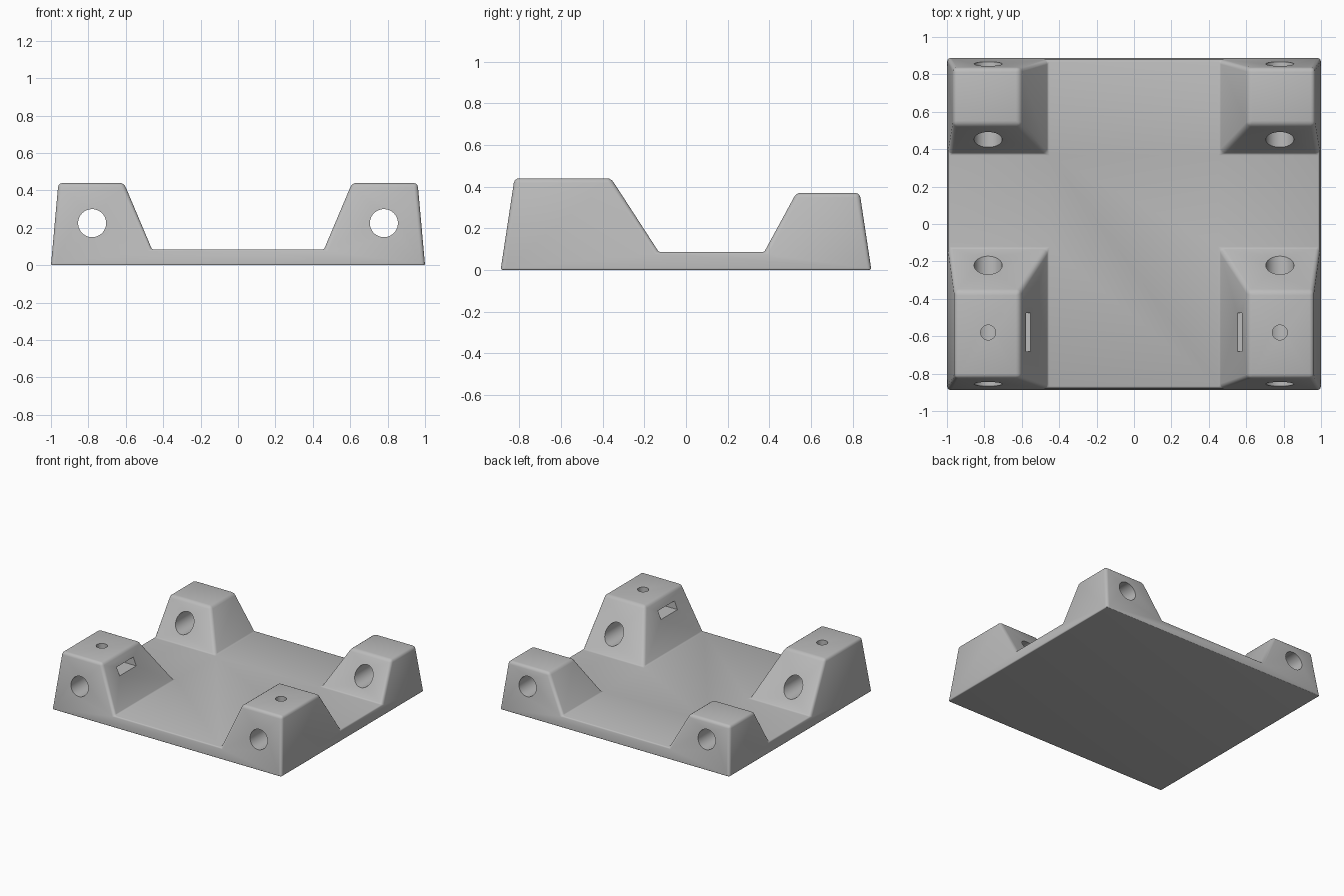
import bpy, bmesh
from math import pi
from mathutils import Matrix

cube = bpy.data.objects.get("Cube")
if cube:
    bpy.data.objects.remove(cube)

FLOOR, FRONT_TOP, BACK_TOP = 0.085, 0.44, 0.37

grey = bpy.data.materials.new("plain grey")
grey.use_nodes = True
colour = (0.5, 0.5, 0.5, 1)
grey.diffuse_color = colour
grey.node_tree.nodes["Principled BSDF"].inputs["Base Color"].default_value = colour


def make_object(name, bm):
    bmesh.ops.recalc_face_normals(bm, faces=bm.faces[:])
    mesh = bpy.data.meshes.new(name)
    bm.to_mesh(mesh)
    bm.free()
    obj = bpy.data.objects.new(name, mesh)
    bpy.context.collection.objects.link(obj)
    mesh.materials.append(grey)
    return obj


# Tray with four sloped corner blocks, as a stepped grid of heights
xs = [-1, -0.61, -0.46, 0.46, 0.61, 1]
ys = [-0.89, -0.36, -0.13, 0.375, 0.53, 0.89]
high = (0, 1, 4, 5)
last = 5
bm = bmesh.new()


def lean(x, y, z):
    """Outer walls lean inwards with height."""
    if abs(x) == 1:
        x *= 1 - 0.09 * z
    if abs(y) == 0.89:
        y *= 1 - 0.17 * z
    return x, y, z


def height(i, j):
    if i in high and j in high:
        return FRONT_TOP if j < 3 else BACK_TOP
    return FLOOR


top = {(i, j): bm.verts.new(lean(x, y, height(i, j)))
       for i, x in enumerate(xs) for j, y in enumerate(ys)}
for i in range(last):
    for j in range(last):
        a, b, c, d = top[i, j], top[i + 1, j], top[i + 1, j + 1], top[i, j + 1]
        if i in (1, 3) and j in (1, 3):
            # Mitred inner corner of a block
            if i == j:
                bm.faces.new((a, b, c))
                bm.faces.new((a, c, d))
            else:
                bm.faces.new((a, b, d))
                bm.faces.new((b, c, d))
        else:
            bm.faces.new((a, b, c, d))

# Outer walls and flat underside
ring = ([(i, 0) for i in range(last)] + [(last, j) for j in range(last)]
        + [(i, last) for i in range(last, 0, -1)] + [(0, j) for j in range(last, 0, -1)])
foot = [bm.verts.new((xs[i], ys[j], 0)) for i, j in ring]
for k in range(len(ring)):
    n = (k + 1) % len(ring)
    bm.faces.new((top[ring[k]], top[ring[n]], foot[n], foot[k]))
bm.faces.new(foot)
bmesh.ops.recalc_face_normals(bm, faces=bm.faces[:])
bmesh.ops.dissolve_limit(bm, angle_limit=0.02, verts=bm.verts[:], edges=bm.edges[:])

# Softer rounding on the blocks than on the foot and rim
weight = bm.edges.layers.float.new("bevel_weight_edge")
for e in bm.edges:
    low = all(v.co.z < FLOOR + 0.01 for v in e.verts)
    e[weight] = 0.4 if low else 1.0
tray = make_object("corner_block_tray", bm)
bevel = tray.modifiers.new("rounded edges", "BEVEL")
bevel.limit_method = "WEIGHT"
bevel.width = 0.022
bevel.segments = 3


def cut(name, bm):
    """Subtract a hidden cutter from the tray."""
    cutter = make_object(name, bm)
    cutter.hide_render = True
    cutter.hide_viewport = True
    cutter.display_type = "WIRE"
    mod = tray.modifiers.new(name, "BOOLEAN")
    mod.object = cutter
    mod.solver = "EXACT"


def cylinder(radius, depth, sides, matrix):
    bm = bmesh.new()
    bmesh.ops.create_cone(bm, cap_ends=True, segments=sides, radius1=radius,
                          radius2=radius, depth=depth, matrix=matrix)
    return bm


for side, s in (("left", 1), ("right", -1)):
    x = s * 0.78
    # Bore running front to back through both blocks
    cut(side + "_bore_cutter", cylinder(
        0.075, 3, 48, Matrix.Translation((x, 0, 0.225)) @ Matrix.Rotation(pi / 2, 4, "X")))
    # Screw hole from the top of the front block down to the bore
    cut(side + "_screw_hole_cutter", cylinder(
        0.04, 0.3, 32, Matrix.Translation((x, -0.58, 0.4))))
    # Nut slot opening on the inner slope
    bm = bmesh.new()
    bmesh.ops.create_cube(bm, size=1, matrix=Matrix.Translation((s * 0.64, -0.58, 0.334))
                          @ Matrix.Diagonal((0.48, 0.206, 0.062, 1)))
    cut(side + "_nut_slot_cutter", bm)

# Bake the cuts, then shade smooth with sharp edges kept
bpy.context.view_layer.update()
graph = bpy.context.evaluated_depsgraph_get()
baked = bpy.data.meshes.new_from_object(tray.evaluated_get(graph))
tray.modifiers.clear()
tray.data = baked
for obj in [o for o in bpy.data.objects if o.name.endswith("_cutter")]:
    bpy.data.objects.remove(obj)
bpy.ops.object.select_all(action="DESELECT")
tray.select_set(True)
bpy.context.view_layer.objects.active = tray
bpy.ops.object.shade_smooth_by_angle(angle=0.6)
